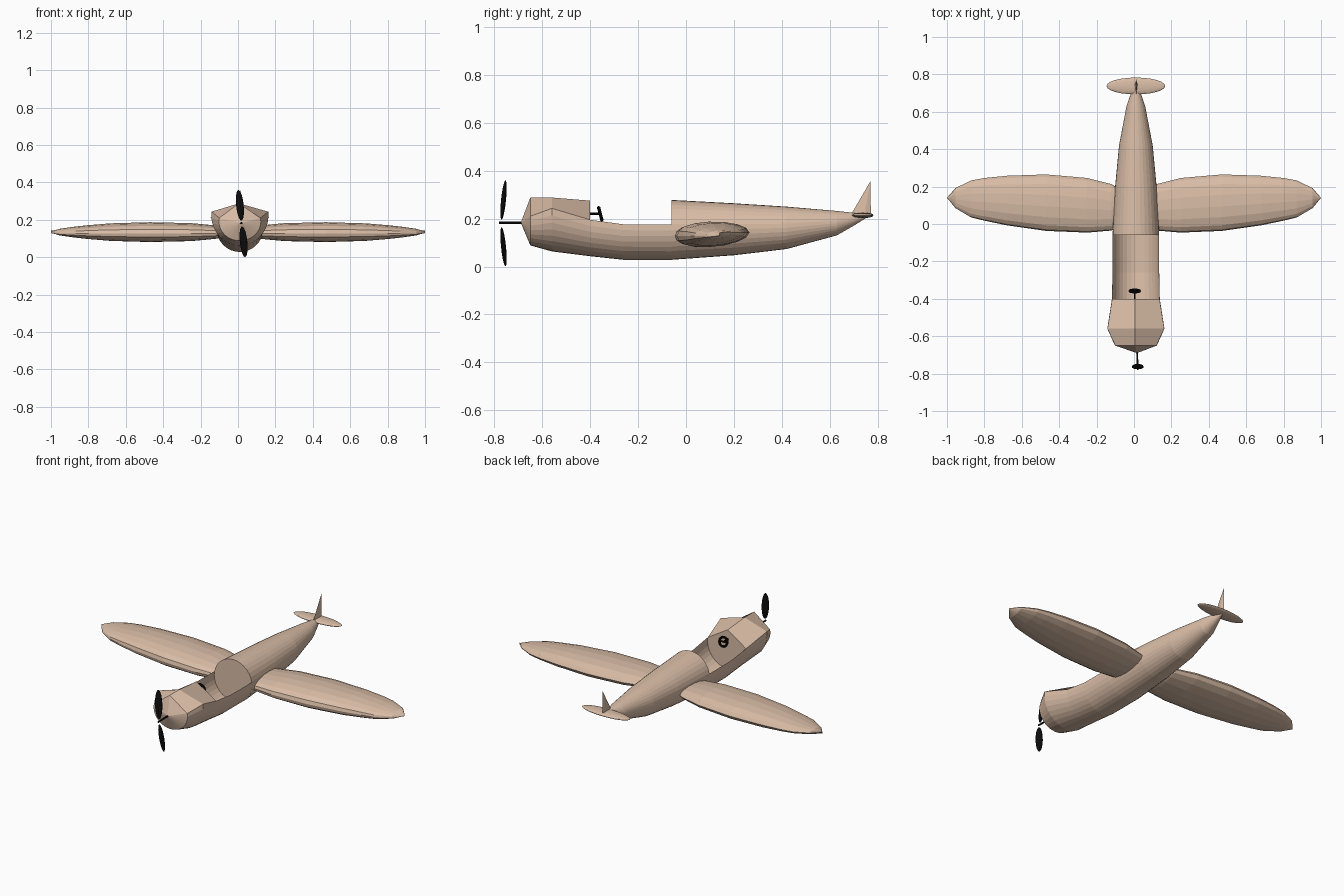
import bpy, bmesh, math
from mathutils import Matrix, Vector

if "Cube" in bpy.data.objects:
    bpy.data.objects.remove(bpy.data.objects["Cube"])

CX = 0.01  # fuselage axis


def material(name, col):
    m = bpy.data.materials.new(name)
    m.diffuse_color = (*col, 1)
    m.use_nodes = True
    m.node_tree.nodes["Principled BSDF"].inputs["Base Color"].default_value = m.diffuse_color
    return m


TAN = material("tan", (0.70, 0.51, 0.385))
BLACK = material("black", (0.004, 0.004, 0.004))


def finish(name, bm, mat):
    bmesh.ops.remove_doubles(bm, verts=bm.verts, dist=0.0003)
    bmesh.ops.recalc_face_normals(bm, faces=bm.faces)
    me = bpy.data.meshes.new(name)
    bm.to_mesh(me)
    bm.free()
    me.materials.append(mat)
    ob = bpy.data.objects.new(name, me)
    bpy.context.collection.objects.link(ob)
    return ob


def loft(name, rings, mat, closed=True, caps=()):
    bm = bmesh.new()
    vs = [[bm.verts.new(p) for p in r] for r in rings]
    n = len(rings[0])
    for a, b in zip(vs, vs[1:]):
        for i in range(n if closed else n - 1):
            j = (i + 1) % n
            bm.faces.new((a[i], a[j], b[j], b[i]))
    for c in caps:
        bm.faces.new(vs[c])
    return finish(name, bm, mat)


def ellipsoid(name, matrix, mat, u=20, v=12):
    bm = bmesh.new()
    bmesh.ops.create_uvsphere(bm, u_segments=u, v_segments=v, radius=1, matrix=matrix)
    return finish(name, bm, mat)


def rod(name, a, b, r, mat):
    a, b = Vector(a), Vector(b)
    d = b - a
    bm = bmesh.new()
    m = Matrix.Translation((a + b) / 2) @ d.to_track_quat('Z', 'Y').to_matrix().to_4x4()
    bmesh.ops.create_cone(bm, cap_ends=True, segments=10, radius1=r, radius2=r,
                          depth=d.length, matrix=m)
    return finish(name, bm, mat)


# Rear fuselage: round rings tapering to the tail, with a bulkhead in front
def circle(y, rx, zb, zt, n=32):
    return [(CX + rx * math.cos(2 * math.pi * i / n), y,
             (zb + zt) / 2 + (zt - zb) / 2 * math.sin(2 * math.pi * i / n)) for i in range(n)]


loft("rear_fuselage", [circle(*r) for r in (
    (-0.06, 0.125, 0.028, 0.278), (0.2, 0.111, 0.047, 0.264), (0.42, 0.09, 0.073, 0.25),
    (0.63, 0.05, 0.13, 0.232), (0.70, 0.026, 0.17, 0.224), (0.77, 0, 0.214, 0.214))],
    TAN, caps=(0,))


# Open lower hull under cockpit and engine: y, half width, bottom, rim
def arc(y, h, zb, rim, n=18):
    zc = rim - 0.02
    rz = zc - zb
    t0 = -math.asin(0.02 / rz)
    pts = []
    for i in range(n + 1):
        t = t0 + (math.pi - 2 * t0) * i / n
        pts.append((CX + h * math.cos(t), y, zc - rz * math.sin(t)))
    return pts


HULL = [(-0.65, 0.112, 0.088, 0.21), (-0.56, 0.153, 0.063, 0.243), (-0.40, 0.128, 0.043, 0.195),
        (-0.26, 0.125, 0.028, 0.176), (-0.06, 0.125, 0.028, 0.175)]
arcs = [arc(*h) for h in HULL]
loft("lower_hull", arcs, TAN, closed=False)

# Engine cowling: ridged roof, closed at the back
tops = (0.288, 0.288, 0.275)
loft("cowling_roof", [[a[0], (CX - 0.005, a[0][1], t), a[-1]] for a, t in zip(arcs, tops)],
     TAN, closed=False)
loft("cowling_back_wall", [arcs[2] + [(CX - 0.005, -0.40, 0.275)]], TAN, caps=(0,))

# Pointed nose
nose = arcs[0] + [(CX - 0.005, -0.65, 0.288)]
loft("nose_cone", [nose, [(CX + 0.006, -0.69, 0.183)] * len(nose)], TAN)

# Elliptical wings: x, leading edge, trailing edge, half thickness
WING = [(0.02, 0.06, 0.12, 0.008), (0.05, 0.01, 0.17, 0.022), (0.12, -0.035, 0.213, 0.036),
        (0.25, -0.046, 0.246, 0.048), (0.47, -0.037, 0.265, 0.053), (0.68, -0.007, 0.258, 0.047),
        (0.80, 0.018, 0.246, 0.037), (0.87, 0.035, 0.233, 0.029), (0.955, 0.085, 0.192, 0.016),
        (1.0, 0.14, 0.14, 0.0)]


def section(s, x, le, te, th, n=16):
    pts = []
    for i in range(n):
        t = 2 * math.pi * i / n
        u = (1 - math.cos(t)) / 2
        u = u ** 1.2                       # blunt front, thinner back
        pts.append((s * x, le + (te - le) * u,
                    0.128 + 0.014 * u + th * math.sin(t)))
    return pts


for s, side in ((1, "right"), (-1, "left")):
    loft(side + "_wing", [section(s, *w) for w in WING], TAN, caps=(0,))

# Tailplane and fin
ellipsoid("tailplane", Matrix.Translation((CX, 0.738, 0.214)) @
          Matrix.Diagonal((0.157, 0.045, 0.012, 1)), TAN, 24, 10)
base = [(0.012, 0.688, 0.215), (0.019, 0.745, 0.215), (0.012, 0.772, 0.215), (0.005, 0.745, 0.215)]
loft("fin", [base, [(0.012, 0.77, 0.356)] * 4], TAN, caps=(0,))

# Propeller
HUB = (0.02, -0.762, 0.18)
rod("propeller_shaft", (0.02, -0.78, 0.182), (0.016, -0.67, 0.182), 0.005, BLACK)
for i, label in enumerate(("upper", "lower")):
    ellipsoid(label + "_propeller_blade",
              Matrix.Translation(HUB) @ Matrix.Rotation(math.pi * i - 0.1, 4, 'Y') @
              Matrix.Translation((0, 0, 0.098)) @ Matrix.Rotation(-0.1, 4, 'X') @
              Matrix.Rotation(0.3, 4, 'Z') @ Matrix.Diagonal((0.021, 0.009, 0.083, 1)),
              BLACK, 14, 10)

# Steering wheel
C = Vector((0.004, -0.358, 0.22))
bpy.ops.mesh.primitive_torus_add(major_radius=0.026, minor_radius=0.007, major_segments=20,
                                 minor_segments=8, location=C,
                                 rotation=(-math.pi / 2 + 0.25, 0, 0))
wheel = bpy.context.object
wheel.name = "steering_wheel"
wheel.data.materials.append(BLACK)
rod("steering_column", (0.004, -0.405, 0.221), C, 0.005, BLACK)
rod("steering_spoke", C - Vector((0.026, 0, 0)), C + Vector((0.026, 0, 0)), 0.005, BLACK)
